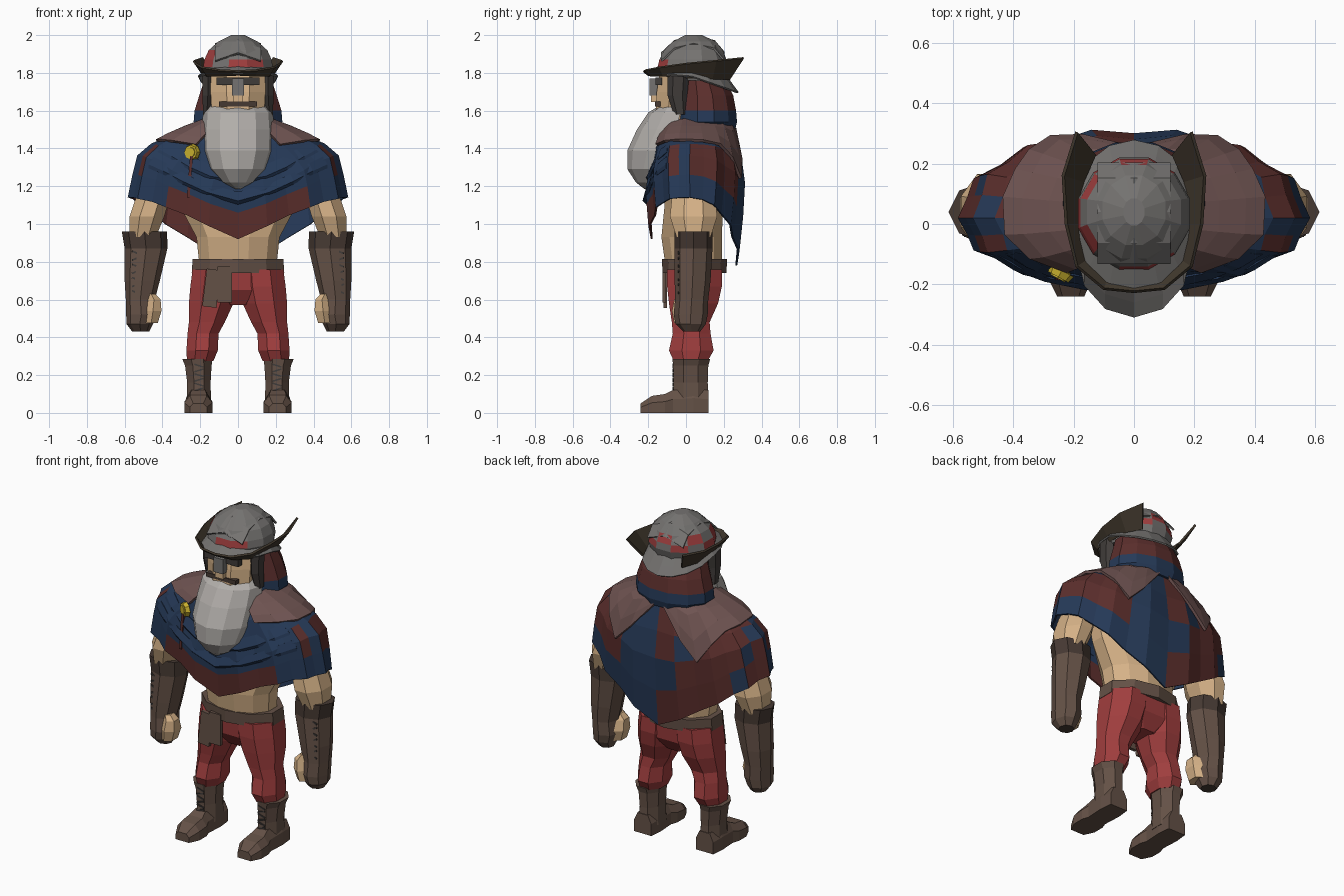
import bpy, bmesh
from math import sin, cos, pi, radians, copysign
from mathutils import Matrix

if "Cube" in bpy.data.objects:
    bpy.data.objects.remove(bpy.data.objects["Cube"])


def mat(name, r, g, b):
    m = bpy.data.materials.new(name)
    m.diffuse_color = [(v / 255) ** 2.2 for v in (r, g, b)] + [1]
    m.use_nodes = True
    m.node_tree.nodes["Principled BSDF"].inputs["Base Color"].default_value = m.diffuse_color
    return m


SKIN = mat("skin", 212, 176, 134)
BLUE = mat("blue_cloth", 42, 60, 88)
MAROON = mat("maroon_cloth", 92, 50, 48)
MAUVE = mat("mantle_cloth", 110, 84, 82)
RED = mat("red_cloth", 158, 64, 64)
LEATHER = mat("leather", 100, 82, 72)
DARK = mat("dark_leather", 72, 60, 54)
BRIM = mat("flap_leather", 66, 58, 48)
STEEL = mat("grey_metal", 116, 114, 112)
HAIR = mat("dark_hair", 66, 62, 60)
BEARD = mat("beard_grey", 176, 172, 168)
GOLD = mat("gold", 200, 175, 50)


def add(name, bm, mats):
    me = bpy.data.meshes.new(name)
    bm.to_mesh(me)
    bm.free()
    for m in mats:
        me.materials.append(m)
    ob = bpy.data.objects.new(name, me)
    bpy.context.collection.objects.link(ob)
    return ob


def skin(name, rings, mats, closed=True, pick=None, thick=0):
    """Bridge a list of point rings; closed rings are capped unless given a thickness."""
    bm = bmesh.new()
    vs = [[bm.verts.new(p) for p in ring] for ring in rings]
    n = len(rings[0])
    for j in range(len(vs) - 1):
        for i in range(n if closed else n - 1):
            k = (i + 1) % n
            f = bm.faces.new((vs[j][i], vs[j][k], vs[j + 1][k], vs[j + 1][i]))
            if pick:
                f.material_index = pick(i, j)
    if closed and not thick:
        bm.faces.new(vs[0])
        bm.faces.new(vs[-1])
    bmesh.ops.recalc_face_normals(bm, faces=bm.faces)
    ob = add(name, bm, mats)
    if thick:
        mod = ob.modifiers.new("thickness", "SOLIDIFY")
        mod.thickness, mod.offset = thick, 0


def loft(name, rows, *mats, n=8, s=1, phase=.5, pick=None):
    """Loft horizontal ellipses given as (x, y, z, rx, ry)."""
    k = 1 / cos(pi / n) if phase else 1
    ang = [2 * pi * (i + phase) / n for i in range(n)]
    skin(name, [[(s * (x + rx * k * cos(a)), y + ry * k * sin(a), z) for a in ang]
                for x, y, z, rx, ry in rows], mats, pick=pick)


def box(name, c, size, m, ry=0):
    bm = bmesh.new()
    bmesh.ops.create_cube(bm, size=1, matrix=Matrix.Translation(c) @ Matrix.Rotation(ry, 4, 'Y')
                          @ Matrix.Diagonal((*size, 1)))
    add(name, bm, [m])


# torso, pelvis, belt and hanging belt ends
loft("torso", [(0, .04, .79, .205, .15), (0, .03, .93, .22, .16), (0, .04, 1.08, .3, .155),
               (0, .05, 1.3, .36, .15), (0, .05, 1.5, .15, .1)], SKIN, n=12)
loft("pelvis", [(0, .045, .57, .08, .08), (0, .045, .65, .22, .135), (0, .045, .77, .235, .145)], RED)
loft("belt", [(0, .045, .74, .245, .16), (0, .045, .815, .24, .165)], LEATHER, n=10)
box("belt_end_long", (-.14, -.11, .66), (.075, .02, .2), LEATHER, .12)
box("belt_end_short", (-.07, -.115, .68), (.075, .02, .19), LEATHER)

for s in (1, -1):
    side = "left" if s > 0 else "right"
    # boots
    foot = [(.12, .058, .12), (.04, .066, .13), (-.07, .06, .12), (-.11, .074, .10),
            (-.18, .074, .09), (-.24, .045, .05)]
    skin(side + "_foot", [[(s * (.21 + w * u), y, h * v) for u, v in
                           ((-1, 0), (1, 0), (1, .6), (.6, 1), (-.6, 1), (-1, .6))]
                          for y, w, h in foot], [LEATHER])
    loft(side + "_boot_shaft", [(.207, .025, .05, .064, .095), (.207, .025, .16, .062, .09),
                                (.21, .025, .25, .07, .093), (.215, .028, .285, .08, .1)], LEATHER, s=s)
    for i in range(7):
        box(side + "_boot_lace", (s * .207, -.066, .1 + i * .025), (.05, .012, .008), HAIR, .3 * (-1) ** i)
        box(side + "_gauntlet_lace", (s * .545, -.035, .64 + i * .035), (.035, .016, .009), HAIR, .4 * (-1) ** i)
    # trouser legs
    loft(side + "_trouser_leg", [(.2, .025, .275, .07, .09), (.19, .028, .33, .083, .118),
                                 (.185, .03, .42, .082, .1), (.165, .025, .48, .095, .1),
                                 (.142, .04, .58, .118, .13), (.128, .045, .67, .124, .145),
                                 (.12, .045, .76, .12, .145)], RED, s=s)
    # arms, gauntlets and fists
    loft(side + "_arm", [(.37, .05, 1.38, .07, .07), (.41, .045, 1.25, .08, .09), (.45, .04, 1.14, .09, .115),
                         (.482, .04, 1.04, .092, .125), (.505, .04, .93, .07, .09)], SKIN, s=s)
    loft(side + "_gauntlet", [(.495, .04, .96, .12, .1), (.487, .04, .87, .113, .1), (.507, .035, .7, .093, .095),
                              (.517, .03, .6, .077, .088), (.512, .025, .52, .08, .09),
                              (.52, .025, .47, .07, .08), (.515, .03, .43, .045, .045)],
         DARK, LEATHER, s=s, phase=0, pick=lambda i, j: int(j > 0))
    loft(side + "_fingers", [(.46, -.005, .475, .035, .05), (.45, -.005, .54, .045, .06),
                             (.445, -.01, .6, .035, .045), (.46, -.01, .63, .02, .03)], SKIN, n=6, s=s)

# cloak surface: rows of side (x, z), front (y, z), back (y, z)
ROWS = [(.17, 1.54, .11, 1.5, .2, 1.55), (.33, 1.48, .17, 1.38, .25, 1.49), (.45, 1.42, .19, 1.25, .285, 1.36),
        (.52, 1.36, .205, 1.15, .305, 1.2), (.545, 1.26, .2, 1.06, .295, 1.0), (.57, 1.14, .19, .92, .275, .78)]


def cloak_point(a, r, out=0.0, up=0.0):
    j = min(int(r), 4)
    q = [u + (v - u) * (r - j) for u, v in zip(ROWS[j], ROWS[j + 1])]
    c, d = cos(a), sin(a)
    front = d < 0
    t = max(0, (r - 2) / 3)                     # round shoulders turn into a pointed hem
    w = (1 - t) * abs(d) ** (3.5 if front else 2) + t * (1 - abs(c)) ** (1.5 if front else .95)
    depth, zm = (q[2], q[3]) if front else (q[4], q[5])
    return ((q[0] + out) * copysign(abs(c) ** .88, c), .02 * (1 - abs(d)) + (depth + out) * copysign(abs(d) ** .88, d),
            q[1] * (1 - w) + zm * w + up)


N = 28


def cloak_pick(i, j):
    a = 2 * pi * (i + .5) / N
    c, d = cos(a), sin(a)
    if d < -.1:
        return int((j == 4 and abs(c) < .7) or (j in (2, 3) and .85 < abs(c) < .97))
    return int((c < .05 and (i + j) % 5 != 0) or (c > .5 and j in (2, 3)))


skin("cloak", [[cloak_point(2 * pi * i / N, j, .009 * (-1) ** i * (j > 1)) for i in range(N)] for j in range(6)],
     [BLUE, MAROON], pick=cloak_pick, thick=.01)

# draped folds across the chest, fading into the cloak at their ends
for r0 in (1.7, 2.8):
    angs = [radians(a) for a in range(-150, -29, 15)]
    skin("chest_fold", [[cloak_point(a, r0 + t, .004 + o * (1 - abs(cos(a)))) for a in angs]
                        for t, o in ((0, 0), (.5, .02), (.7, 0))], [BLUE], closed=False, thick=.006)

# shoulder mantle with pointed back pieces
for s in (1, -1):
    cols = [(-56, 1.2), (-35, 1.55), (-12, 1.75), (12, 1.8), (32, 1.9), (48, 2.4), (62, 3.1), (72, 2.2), (86, .9)]
    rings = []
    for t in (0, .35, .7, 1):
        pts = [cloak_point(radians(a), d * t, .014, .01) for a, d in cols]
        rings.append([(s * x, y, z) for x, y, z in pts])
    skin("shoulder_mantle", rings, [MAUVE], closed=False, thick=.016)

# brooch and cord
bm = bmesh.new()
for r, d in ((.045, .025), (.032, .035)):
    bmesh.ops.create_cone(bm, cap_ends=True, segments=8, radius1=r, radius2=r * .85, depth=d,
                          matrix=Matrix.Translation((-.245, -.165, 1.38)) @ Matrix.Rotation(.5, 4, 'Z').inverted()
                          @ Matrix.Rotation(pi / 2, 4, 'X'))
add("brooch", bm, [GOLD])
box("brooch_cord", (-.255, -.175, 1.25), (.015, .02, .22), MAROON, .08)

# head and face
loft("head", [(0, -.04, 1.5, .12, .1), (0, -.045, 1.6, .14, .115), (0, -.04, 1.7, .145, .115),
              (0, -.03, 1.8, .145, .11)], SKIN)
box("brow_shadow", (0, -.145, 1.755), (.23, .035, .04), HAIR)
box("nose", (0, -.16, 1.67), (.055, .05, .05), SKIN)
box("nose_guard", (0, -.17, 1.725), (.065, .045, .09), STEEL)
box("moustache", (0, -.15, 1.635), (.2, .03, .025), DARK)
for s in (1, -1):
    loft("side_hair", [(.165, -.03, 1.58, .02, .03), (.16, -.045, 1.68, .028, .045),
                       (.16, -.04, 1.8, .03, .05)], HAIR, n=6, s=s)

# beard
beard = [(1.63, .15, -.135, -.04), (1.59, .185, -.2, -.03), (1.5, .192, -.26, -.05), (1.39, .19, -.31, -.1),
         (1.29, .155, -.31, -.14), (1.22, .085, -.265, -.17), (1.185, .015, -.22, -.19)]
skin("beard", [[(w * cos(pi + pi * i / 6), yb - (yf - yb) * sin(pi + pi * i / 6), z) for i in range(7)]
               for z, w, yf, yb in beard], [BEARD])

# hood behind the head
loft("hood", [(0, .1, 1.5, .2, .16), (0, .105, 1.54, .235, .165), (0, .105, 1.6, .23, .16),
              (0, .1, 1.68, .205, .15), (0, .085, 1.76, .178, .125)], BLUE, MAROON, n=12,
     pick=lambda i, j: int(j > 1))

# helmet dome with red patches and a plated crest
loft("helmet", [(0, .035, 1.76, .165, .165), (0, .035, 1.83, .185, .185), (0, .037, 1.87, .178, .178),
                (0, .04, 1.92, .155, .155), (0, .045, 1.965, .105, .115), (0, .04, 2.0, .035, .045)],
     STEEL, RED, n=12, pick=lambda i, j: int((j == 1 and i in (1, 3, 5, 6, 8, 9)) or (j == 2 and i in (2, 6, 4))))
for k, (w, lift) in enumerate(((.12, .004), (.06, .008))):
    skin("helmet_plate", [[(x * w, y, z + lift - abs(x) * w * .35 - .01 * k) for y, z in
                           ((-.13, 1.9), (-.06, 1.965), (.04, 1.99), (.15, 1.965), (.2, 1.905))]
                          for x in (-1, 0, 1)], [STEEL], closed=False, thick=.01)

# drooping brim, lower at the back
brim = []
for k in (0, .5, 1):
    ring = []
    for i in range(16):
        a = 2 * pi * i / 16
        c, d = cos(a), sin(a)
        reach = .245 if d > 0 else .25
        ring.append(((.175 + .035 * k) * c, .03 + (.175 + (reach - .175) * k) * d,
                     1.81 - .02 * d - k * (.03 + .065 * max(d, 0))))
    brim.append(ring)
skin("brim", brim, [STEEL], thick=.01)

# upturned side flaps
FLAP = [((.0, -.2, 1.79), (.0, -.225, 1.81)), ((.09, -.18, 1.785), (.1, -.215, 1.815)),
        ((.16, -.12, 1.785), (.19, -.14, 1.83)), ((.17, .0, 1.775), (.225, 0, 1.85)),
        ((.17, .14, 1.77), (.235, .16, 1.865)), ((.13, .23, 1.765), (.19, .305, 1.88))]
for s in (1, -1):
    skin("brim_flap", [[(s * p[k][0], p[k][1], p[k][2]) for p in FLAP] for k in (0, 1)], [BRIM],
         closed=False, thick=.012)
